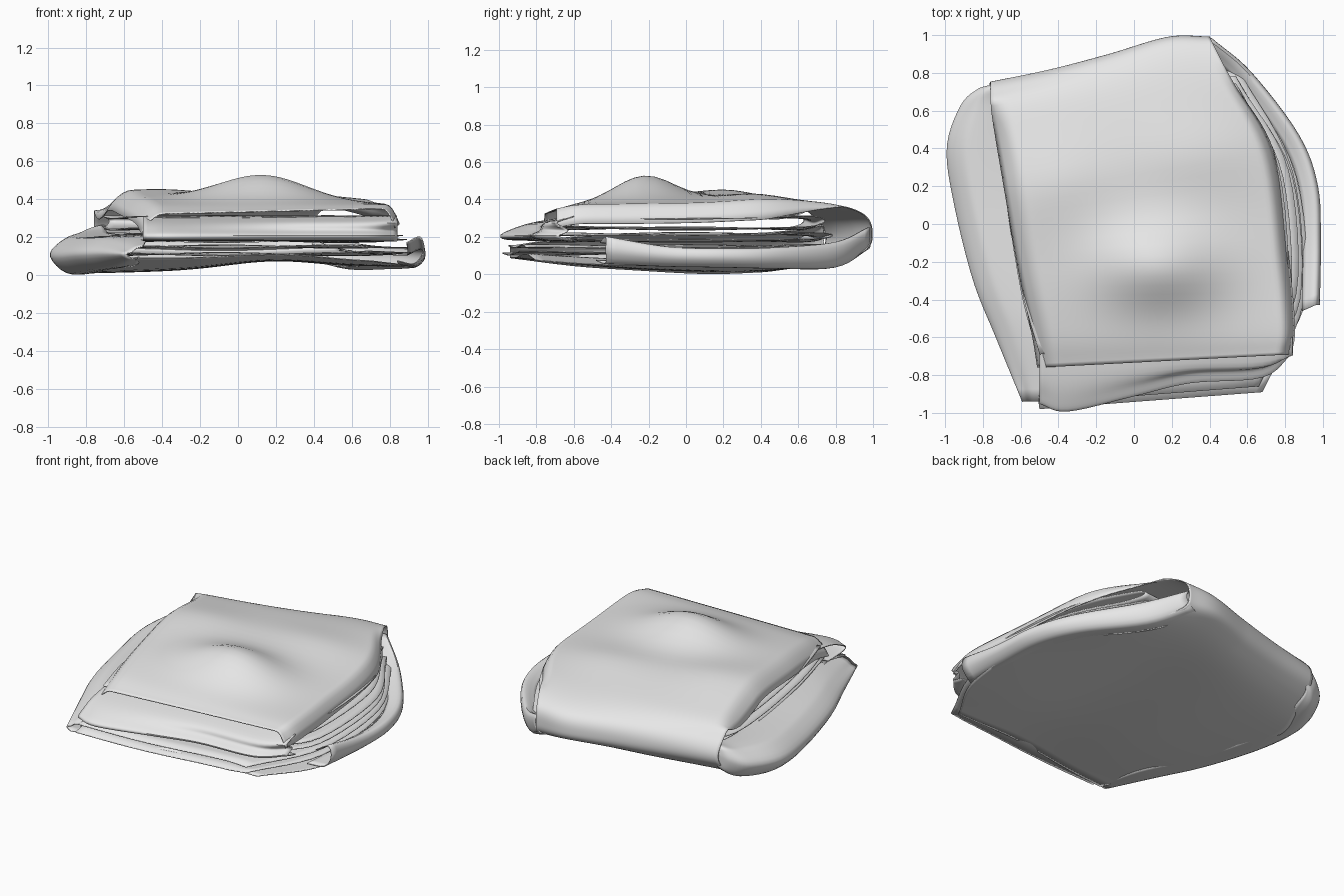
import bpy, bmesh, math
from mathutils import Vector

cube = bpy.data.objects.get("Cube")
if cube:
    bpy.data.objects.remove(cube, do_unlink=True)

GREY = (0.8, 0.8, 0.8, 1)
cloth = bpy.data.materials.new("cloth grey")
cloth.use_nodes = True
cloth.diffuse_color = GREY
cloth.node_tree.nodes["Principled BSDF"].inputs["Base Color"].default_value = GREY


def spline(points, count):
    """Sample a smooth curve through the points."""
    pts = [Vector(p) for p in points]
    pts = [2 * pts[0] - pts[1]] + pts + [2 * pts[-1] - pts[-2]]
    spans, out = len(pts) - 3, []
    for k in range(count + 1):
        s = k / count * spans
        i = min(int(s), spans - 1)
        t = s - i
        a, b, c, d = pts[i:i + 4]
        out.append(b + 0.5 * t * (c - a + t * (2 * a - 5 * b + 4 * c - d
                                               + t * (3 * (b - c) + d - a))))
    return out


def loft(name, rows, across, along, shape=None):
    """Make a cloth sheet through rows of points."""
    columns = list(zip(*[spline(r, across) for r in rows]))
    bm = bmesh.new()
    grid = []
    for i, column in enumerate(columns):
        line = []
        for j, p in enumerate(spline(column, along)):
            if shape:
                p.z += shape(p, i / across, j / along)
            line.append(bm.verts.new(p))
        grid.append(line)
    for a, b in zip(grid, grid[1:]):
        for j in range(along):
            bm.faces.new((a[j], b[j], b[j + 1], a[j + 1]))
    bmesh.ops.recalc_face_normals(bm, faces=bm.faces)
    mesh = bpy.data.meshes.new(name)
    bm.to_mesh(mesh)
    bm.free()
    mesh.materials.append(cloth)
    obj = bpy.data.objects.new(name, mesh)
    bpy.context.collection.objects.link(obj)
    solid = obj.modifiers.new("thickness", "SOLIDIFY")
    solid.thickness = 0.006
    solid.offset = 0
    bpy.ops.object.select_all(action="DESELECT")
    obj.select_set(True)
    bpy.context.view_layer.objects.active = obj
    bpy.ops.object.shade_smooth_by_angle(angle=math.radians(50))


def hill(p, x, y, rx, ry):
    return math.exp(-((p.x - x) / rx) ** 2 - ((p.y - y) / ry) ** 2)


# Outer sheet: bottom, rounded back fold and top flap
def outer_shape(p, u, v):
    top = min(1, max(0, (v - 0.6) / 0.12))
    arch = 0.05 * math.exp(-((p.x - 0.2) / 0.35) ** 2) * max(0, 1 - p.z / 0.2)
    lift = 0.135 * hill(p, 0.13, -0.22, 0.33, 0.22) + 0.03 * hill(p, -0.4, 0.25, 0.3, 0.25)
    lift += 0.035 * hill(p, 0.3, 0.4, 0.4, 0.25)
    deep = 0.1 + 0.1 * min(1, max(0, (p.y - 0.2) / 0.3))
    dip = 0.1 * max(0, (u - 0.93) / 0.07) ** 2 + deep * max(0, (0.08 - u) / 0.08) ** 2
    return arch * (1 - top) + top * (lift - dip)


outer = [  # left end, right end
    ((-0.52, -0.94, 0.09), (0.7, -0.8, 0.07)),
    ((-0.75, -0.3, 0.03), (0.91, -0.4, 0.05)),
    ((-0.86, 0.3, 0.01), (0.91, 0.2, 0.05)),
    ((-0.8, 0.56, 0.04), (0.6, 0.76, 0.04)),
    ((-0.77, 0.71, 0.12), (0.43, 0.95, 0.11)),
    ((-0.76, 0.75, 0.2), (0.4, 0.99, 0.21)),
    ((-0.76, 0.7, 0.29), (0.42, 0.95, 0.32)),
    ((-0.75, 0.57, 0.37), (0.53, 0.74, 0.38)),
    ((-0.68, 0.15, 0.43), (0.74, 0.38, 0.38)),
    ((-0.61, -0.25, 0.41), (0.82, -0.2, 0.37)),
    ((-0.54, -0.58, 0.37), (0.85, -0.55, 0.37)),
    ((-0.51, -0.76, 0.32), (0.83, -0.69, 0.35)),
]
rows = []
for left, right in outer:
    bulge = max(0, (right[1] - 0.7) / 0.3) * 0.045
    row = [Vector(left).lerp(Vector(right), k * 0.27) for k in range(4)] + [Vector(right)]
    row[2].y += bulge * 0.4
    row[3].y += bulge
    rows.append(row)
loft("outer_sheet", rows, 56, 88, outer_shape)

# Rolled side along the right edge: outer x, y, low z, high z, inner x
roll = [
    (-0.59, -0.94, 0.08, 0.14, -0.5),
    (-0.73, -0.6, 0.04, 0.19, -0.48),
    (-0.85, -0.3, 0.02, 0.2, -0.52),
    (-0.95, 0.1, 0.0, 0.2, -0.6),
    (-0.99, 0.4, 0.01, 0.21, -0.68),
    (-0.92, 0.62, 0.04, 0.23, -0.7),
    (-0.83, 0.71, 0.09, 0.25, -0.72),
    (-0.75, 0.735, 0.15, 0.25, -0.7),
]
rows = []
for x, y, low, high, inner in roll:
    w = min(0.16, (inner - x) * 0.6)
    mid = (low + high) / 2
    rows.append([(x + w * 1.3, y, low + 0.015), (x + w * 0.5, y, low + 0.01),
                 (x, y, mid), (x + w * 0.5, y, high - 0.02),
                 (x + w, y, high), (inner, y, high + 0.01)])
loft("rolled_side", rows, 24, 36)

# Curled lip along the left edge: outer x, y, low z, high z
lip = [
    (0.41, 0.98, 0.14, 0.25),
    (0.62, 0.8, 0.04, 0.17),
    (0.87, 0.47, 0.035, 0.14),
    (0.97, 0.2, 0.04, 0.135),
    (0.985, -0.1, 0.045, 0.145),
    (0.98, -0.43, 0.06, 0.2),
]
rows = [[(x - 0.14, y - 0.05, low + 0.015), (x - 0.05, y, low), (x, y, (low + high) / 2),
         (x - 0.02, y, high), (x - 0.09, y - 0.03, high - 0.03)] for x, y, low, high in lip]
loft("curled_lip", rows, 16, 30)


# Inner folded layers: front y at both ends, back y, low z, high z, side x
def inner_fold(name, front_l, front_r, back, low, high, side):
    flat = [(-0.5, front_l, 0.68, front_r), (-0.6, -0.35, side, -0.4),
            (-0.7, 0.3, side - 0.04, 0.25), (-0.7, 0.55, 0.6, back - 0.1)]
    rows = [((a, b, low), (c, d, low)) for a, b, c, d in flat]
    rows.append(((-0.68, 0.63, (low + high) / 2), (0.54, back, (low + high) / 2)))
    rows += [((a, b + 0.03, high), (c - 0.02, d + 0.03, high))
             for a, b, c, d in reversed(flat)]

    def ripple(p, u, v):
        edge = max(0, (u - 0.9) / 0.1)
        return 0.008 * math.sin(5 * p.x + 2) * math.cos(4 * p.y) - 0.02 * edge * (v - 0.5)
    loft(name, rows, 32, 48, ripple)


inner_fold("lower_fold", -0.98, -0.89, 0.84, 0.11, 0.15, 0.9)
inner_fold("middle_fold", -0.76, -0.7, 0.78, 0.18, 0.215, 0.88)
inner_fold("upper_fold", -0.72, -0.66, 0.74, 0.245, 0.305, 0.83)

# Sloping tuck under the front edge of the top flap
tuck = [(-0.5, -0.95), (-0.35, -0.99), (0.0, -0.91), (0.3, -0.84), (0.68, -0.81),
        (0.84, -0.68)]
rows = [[(x, -0.6, 0.31), (x, y * 0.4 - 0.42, 0.275), (x, y + 0.05, 0.235),
         (x, y, 0.205), (x, y + 0.06, 0.185), (x, -0.6, 0.18)] for x, y in tuck]
loft("front_tuck", rows, 24, 30)
